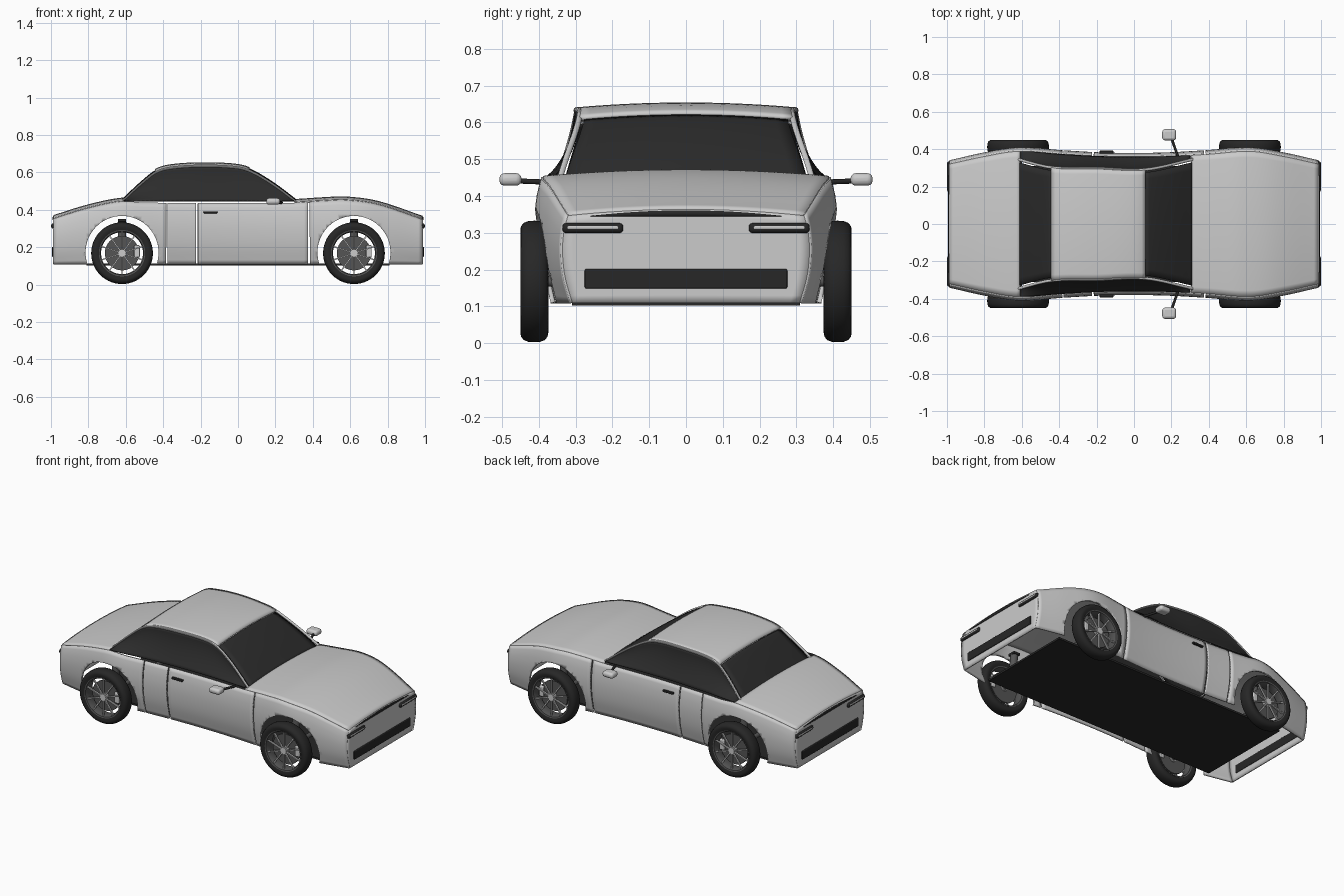
import bpy, bmesh, math
from mathutils import Matrix, Vector

if "Cube" in bpy.data.objects:
    bpy.data.objects.remove(bpy.data.objects["Cube"])


def material(name, c):
    m = bpy.data.materials.new(name)
    m.diffuse_color = (c, c, c, 1)
    m.use_nodes = True
    m.node_tree.nodes["Principled BSDF"].inputs["Base Color"].default_value = m.diffuse_color
    return m


BLACK, GLASS, DARK = material("black", .02), material("tinted_glass", .025), material("dark_metal", .09)


def curve(keys):
    """Smooth interpolation through (x, value) keys."""
    def f(x):
        n = len(keys)
        i = max(0, min(n - 2, sum(k[0] <= x for k in keys) - 1))
        def slope(j):
            a, b = keys[max(0, j - 1)], keys[min(n - 1, j + 1)]
            return (b[1] - a[1]) / (b[0] - a[0])
        (x0, a), (x1, b) = keys[i], keys[i + 1]
        h = x1 - x0
        t = (x - x0) / h
        return ((2*t**3 - 3*t**2 + 1) * a + (t**3 - 2*t**2 + t) * h * slope(i)
                + (3*t**2 - 2*t**3) * b + (t**3 - t**2) * h * slope(i + 1))
    return f


def finish(name, bm, mat=None, bevel=0):
    me = bpy.data.meshes.new(name)
    bm.to_mesh(me)
    bm.free()
    ob = bpy.data.objects.new(name, me)
    bpy.context.collection.objects.link(ob)
    if mat:
        me.materials.append(mat)
    if bevel:
        m = ob.modifiers.new("bevel", 'BEVEL')
        m.width, m.segments = bevel, 3
    bpy.ops.object.select_all(action='DESELECT')
    bpy.context.view_layer.objects.active = ob
    ob.select_set(True)
    bpy.ops.object.shade_smooth_by_angle(angle=math.radians(35))
    return ob


def mirror_y(ob):
    ob.modifiers.new("mirror", 'MIRROR').use_axis = (False, True, False)


def surface(name, f, us, vs, nu, nv, mat=None, thick=.01, closed=False):
    """Grid surface from f(u, v), thickened when thick > 0."""
    bm = bmesh.new()
    g = [[bm.verts.new(f(us[0] + (us[1] - us[0]) * i / nu, vs[0] + (vs[1] - vs[0]) * j / nv))
          for j in range(nv + 1)] for i in range(nu + 1)]
    for i in range(nu):
        for j in range(nv):
            bm.faces.new((g[i][j], g[i + 1][j], g[i + 1][j + 1], g[i][j + 1]))
    if closed:
        bmesh.ops.remove_doubles(bm, verts=bm.verts, dist=1e-5)
        bmesh.ops.recalc_face_normals(bm, faces=bm.faces)
    ob = finish(name, bm, mat)
    if thick:
        m = ob.modifiers.new("thickness", 'SOLIDIFY')
        m.thickness, m.offset = thick, 0
    return ob


def boxes(name, items, mat=None, bevel=0):
    """Boxes given as (centre, size, angle about y)."""
    bm = bmesh.new()
    for c, s, a in items:
        mt = Matrix.Translation(c) @ Matrix.Rotation(a, 4, 'Y') @ Matrix.Diagonal((*s, 1))
        bmesh.ops.create_cube(bm, size=1, matrix=mt)
    return finish(name, bm, mat, bevel)


def rod(name, a, b, r, mat=None, seg=24):
    a, b = Vector(a), Vector(b)
    bm = bmesh.new()
    mt = Matrix.Translation((a + b) / 2) @ (b - a).to_track_quat('Z', 'Y').to_matrix().to_4x4()
    bmesh.ops.create_cone(bm, cap_ends=True, segments=seg, radius1=r, radius2=r,
                          depth=(b - a).length, matrix=mt)
    return finish(name, bm, mat)


# Body lines: half width, shoulder height, side bulge, roof height, roof half width
width = curve([(-.985, .335), (-.8, .377), (-.62, .406), (-.4, .39), (-.2, .378), (0, .374),
               (.2, .378), (.4, .39), (.62, .406), (.8, .377), (.985, .335)])
edge = curve([(-.985, .35), (-.8, .407), (-.62, .443), (-.5, .437), (0, .434), (.3, .436),
              (.45, .445), (.58, .449), (.75, .425), (.985, .346)])
bulge = curve([(0, .92), (.3, .98), (.6, 1), (.85, .985), (1, .955)])
roof_z = curve([(-.62, .457), (-.52, .55), (-.44, .613), (-.37, .636), (-.2, .648), (0, .639),
                (.08, .613), (.2, .54), (.315, .453)])
roof_w = curve([(-.62, .345), (-.44, .302), (-.2, .297), (.06, .291), (.315, .345)])


def side(x, v):
    return x, width(x) * bulge(v), .11 + (edge(x) - .11) * v


def deck(x, t):
    return x, t * width(x) * .955, edge(x) + .017 * (1 - t * t)


def canopy(x, t):
    return x, t * roof_w(x), roof_z(x) - .013 * t * t


def screen(x, t):
    return x, t * (roof_w(x) - .015), roof_z(x) - .013 * t * t - .003


def side_glass(x, v):
    belt, top = width(x) * .955, max(roof_z(x) - .018, .449)
    y = belt + (roof_w(x) + .002 - belt) * (1 - (1 - v) ** 1.8)
    return x, y, .447 + (top - .447) * v


# Side panels with gaps between them, wheel arches cut out
panels = [("rear_quarter_panel", -.985, -.384, -.62), ("rear_pillar_panel", -.376, -.225, None),
          ("door", -.215, .374, None), ("front_fender", .384, .985, .62)]
for name, x0, x1, wheel in panels:
    ob = surface(name, side, (x0, x1), (0, 1), 28, 14, thick=.012)
    if wheel:
        cut = rod("arch_cutter", (wheel, .2, .172), (wheel, .6, .172), .195, seg=64)
        cut.hide_render = True
        m = ob.modifiers.new("arch", 'BOOLEAN')
        m.object, m.operation, m.solver = cut, 'DIFFERENCE', 'EXACT'
        bpy.context.view_layer.objects.active = ob
        for mod in [k.name for k in ob.modifiers if k.type in {'SOLIDIFY', 'BOOLEAN'}]:
            bpy.ops.object.modifier_apply(modifier=mod)
        bpy.data.objects.remove(cut)
    mirror_y(ob)

# Hood, trunk, roof and glass
surface("hood", deck, (.305, .985), (-1, 1), 28, 24)
surface("trunk_lid", deck, (-.985, -.61), (-1, 1), 20, 24)
surface("roof", canopy, (-.44, .06), (-1, 1), 24, 20, thick=.012)
surface("windshield", screen, (.062, .315), (-1, 1), 14, 16, GLASS, .006)
surface("rear_window", screen, (-.62, -.442), (-1, 1), 14, 16, GLASS, .006)
mirror_y(surface("side_window", side_glass, (-.61, .3), (0, 1), 40, 12, GLASS, .006))


# Roof rails running from windshield base to trunk
def rail(x, a):
    a *= 2 * math.pi
    return x, roof_w(x) + .008 * math.cos(a), roof_z(x) - .014 + .008 * math.sin(a)


mirror_y(surface("roof_rail", rail, (-.62, .315), (0, 1), 48, 10, thick=0, closed=True))

# Nose and tail: panel, lip slot, grille and lamps at both ends
for s, end in ((1, "front"), (-1, "rear")):
    def face(t, v):
        x = s * .983
        top = edge(x) + .017 * (1 - t * t)
        return x, t * width(x) * bulge(v), .11 + (top - .11) * v
    surface(end + "_panel", face, (-1, 1), (0, 1), 24, 12, thick=.01)
    surface(end + "_lip_slot", lambda t, v: (s * .989, .26 * t, .345 + .015 * v * (1 - t * t) + .001 * v),
            (-1, 1), (0, 1), 20, 2, BLACK, .004)
    boxes(end + "_grille", [((s * .984, 0, .175), (.02, .55, .053), 0)], BLACK, .004)
    mirror_y(boxes(end + "_lamp_housing", [((s * .982, .253, .313), (.034, .165, .027), 0)], BLACK, .01))
    mirror_y(boxes(end + "_lamp_lens", [((s * .992, .253, .314), (.016, .14, .009), 0)], None, .003))

# Floor, door handles and mirrors
boxes("floor_pan", [((0, 0, .108), (1.62, .62, .012), 0)], BLACK)
mirror_y(boxes("door_handle", [((-.147, .384, .386), (.074, .016, .012), 0)], BLACK, .004))
mirror_y(boxes("side_mirror", [((.188, .477, .445), (.074, .06, .034), 0)], None, .014))
mirror_y(rod("mirror_stalk", (.235, .36, .437), (.2, .46, .441), .007, BLACK, 12))

# Wheels: tyre, rim, spokes, hub, brake
Z = .168
tyre = [(.122, -.032), (.14, -.038), (.15, -.036), (.159, -.029), (.164, -.016), (.165, 0),
        (.164, .016), (.159, .029), (.15, .036), (.14, .038), (.122, .032), (.118, 0), (.122, -.032)]
rim = [(.124, -.034), (.116, -.032), (.112, -.01), (.112, .02), (.117, .032), (.124, .034),
       (.121, 0), (.124, -.034)]
for x, end in ((.62, "front"), (-.62, "rear")):
    for s, hand in ((1, "left"), (-1, "right")):
        pre, y = f"{end}_{hand}_", s * .412

        def lathe(profile):
            def f(u, v):
                r, w = profile[round(v)]
                a = 2 * math.pi * u
                return x + r * math.cos(a), y + s * w, Z + r * math.sin(a)
            return f
        for part, prof, mat in (("tyre", tyre, BLACK), ("rim", rim, DARK)):
            n = len(prof) - 1
            surface(pre + part, lathe(prof), (0, 1), (0, n), 56, n, mat, 0, True)
        spokes = []
        for k in range(10):
            a = 2 * math.pi * (k + .5) / 10
            spokes.append(((x + .064 * math.cos(a), y + s * .022, Z - .064 * math.sin(a)),
                           (.108, .01, .007), a))
        boxes(pre + "spokes", spokes)
        rod(pre + "hub", (x, y - s * .02, Z), (x, y + s * .03, Z), .021)
        rod(pre + "brake_disc", (x, y - s * .012, Z), (x, y, Z), .092, DARK, 40)
        boxes(pre + "brake_caliper", [((x + .08, y - s * .004, Z + .01), (.03, .03, .065), 0)], None, .005)
        # Suspension strut
        rod(pre + "strut", (x, s * .33, Z), (x, s * .31, .34), .022, DARK)
        boxes(pre + "strut_top", [((x, s * .31, .343), (.045, .05, .016), 0)], BLACK, .003)
    rod(end + "_axle", (x, -.4, Z), (x, .4, Z), .014, DARK)
